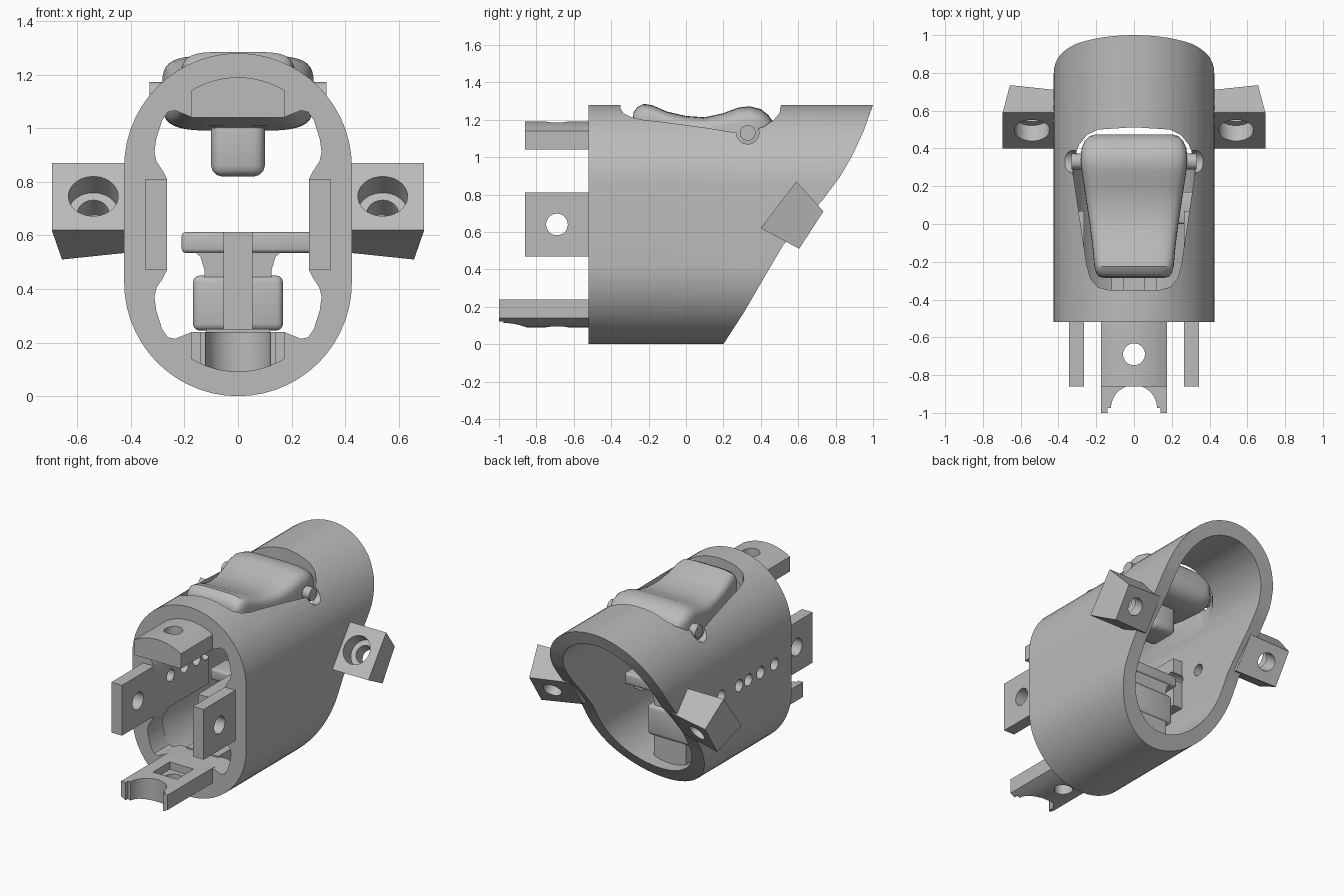
import bpy, bmesh, math
from mathutils import Vector

old = bpy.data.objects.get("Cube")
if old:
    bpy.data.objects.remove(old, do_unlink=True)

grey = bpy.data.materials.new("plain grey")
grey.use_nodes = True
grey.diffuse_color = (0.5, 0.5, 0.5, 1)
grey.node_tree.nodes["Principled BSDF"].inputs["Base Color"].default_value = (0.5, 0.5, 0.5, 1)

MID = 0.64        # centre height of the housing
FRONT = -0.52     # front rim of the housing


def finish(bm, name):
    bmesh.ops.recalc_face_normals(bm, faces=bm.faces)
    mesh = bpy.data.meshes.new(name)
    bm.to_mesh(mesh)
    bm.free()
    mesh.materials.append(grey)
    obj = bpy.data.objects.new(name, mesh)
    bpy.context.collection.objects.link(obj)
    return obj


def loft(name, rings):
    """Skin a list of closed rings and cap both ends."""
    bm = bmesh.new()
    rows = [[bm.verts.new(p) for p in ring] for ring in rings]
    n = len(rows[0])
    for a, b in zip(rows, rows[1:]):
        for i in range(n):
            j = (i + 1) % n
            bm.faces.new((a[i], a[j], b[j], b[i]))
    bm.faces.new(rows[0])
    bm.faces.new(rows[-1])
    return finish(bm, name)


def prism(name, pts, axis, lo, hi):
    place = {"x": lambda p, d: (d, p[0], p[1]),
             "y": lambda p, d: (p[0], d, p[1]),
             "z": lambda p, d: (p[0], p[1], d)}[axis]
    return loft(name, [[place(p, d) for p in pts] for d in (lo, hi)])


def box(name, x, y, z):
    return prism(name, [(x[0], y[0]), (x[1], y[0]), (x[1], y[1]), (x[0], y[1])], "z", *z)


def rod(name, centre, direction, radius, length, sides=32):
    """Cylinder starting at centre and running along direction."""
    d = Vector(direction).normalized()
    u = d.orthogonal().normalized()
    v = d.cross(u)
    turn = [2 * math.pi * i / sides for i in range(sides)]
    ring = [Vector(centre) + radius * (math.cos(t) * u + math.sin(t) * v) for t in turn]
    return loft(name, [ring, [p + d * length for p in ring]])


def bake(obj):
    deps = bpy.context.evaluated_depsgraph_get()
    mesh = bpy.data.meshes.new_from_object(obj.evaluated_get(deps))
    obj.modifiers.clear()
    obj.data = mesh


def cut(obj, *cutters):
    for c in cutters:
        m = obj.modifiers.new("cut", "BOOLEAN")
        m.operation, m.solver, m.object = "DIFFERENCE", "EXACT", c
    bake(obj)
    for c in cutters:
        bpy.data.objects.remove(c, do_unlink=True)


def bevel(obj, width):
    m = obj.modifiers.new("round", "BEVEL")
    m.width, m.segments, m.limit_method = width, 3, "ANGLE"
    bake(obj)


def stadium(r, steps=28):
    pts = []
    for k in range(2):
        for i in range(steps + 1):
            t = math.pi * (k + i / steps)
            pts.append((r * math.cos(t), MID + (0.215 if k == 0 else -0.215) + r * math.sin(t)))
    return pts


def mirrored(half):
    """Complete a half outline given from its start to its end on x = 0."""
    return half + [(-x, y) for x, y in reversed(half) if x > 0]


# Housing: oval tube with a narrower front mouth, slanted back and top opening
housing = prism("housing", stadium(0.425), "y", FRONT, 1.0)
bore = prism("bore", stadium(0.335), "y", -0.36, 1.2)

quarter = [(0.265, 0.17), (0.28, 0.2), (0.304, 0.235), (0.312, 0.27), (0.305, 0.32), (0.283, 0.39),
           (0.262, 0.42), (0.235, 0.426), (0.2, 0.412), (0.17, 0.4)]
right_half = [(x, MID - z) for x, z in reversed(quarter)] + [(x, MID + z) for x, z in quarter]
mouth = prism("mouth", mirrored(right_half), "y", -0.7, -0.34)

slant = [(0.2, 0), (0.31, 0.17), (0.42, 0.36), (0.52, 0.53), (0.62, 0.65), (0.73, 0.77),
         (0.82, 0.89), (0.89, 1.01), (0.95, 1.14), (1.0, 1.28)]
back_cut = prism("back_cut", [(0.14, -0.1)] + slant + [(1.04, 1.4), (1.5, 1.4), (1.5, -0.1)],
                 "x", -0.8, 0.8)

opening = mirrored([(0, -0.35), (0.13, -0.35), (0.19, -0.335), (0.23, -0.29), (0.25, -0.22),
                    (0.325, 0.28), (0.315, 0.36), (0.29, 0.42), (0.25, 0.47), (0.19, 0.5), (0, 0.512)])
top_cut = prism("top_cut", opening, "z", 0.95, 1.5)
pin_notch = rod("pin_notch", (-0.5, 0.33, 1.13), (1, 0, 0), 0.06, 1.0)

hole_spots = [-0.34, -0.19, -0.06, 0.04, 0.23]


def side_holes():
    return [rod("side_hole", (-0.6, y, 0.68), (1, 0, 0), 0.04, 0.4, 24) for y in hole_spots]


cut(housing, bore, mouth, back_cut, top_cut, pin_notch, *side_holes())

# Side pads inside the wall and the side tabs in front of them
for s, side in ((1, "left"), (-1, "right")):
    pad = box(side + "_pad", sorted((s * 0.265, s * 0.36)), (-0.4, 0.07), (0.47, 0.81))
    if s < 0:
        cut(pad, *side_holes())
    tab = box(side + "_tab", sorted((s * 0.265, s * 0.345)), (-0.86, -0.5), (0.47, 0.81))
    cut(tab, rod("hole", (s * 0.1, -0.69, MID), (s, 0, 0), 0.058, 0.5))

# Top and bottom tabs, curved on the outside like the bore
arc = [(0.175 * i / 6, math.sqrt(0.335 ** 2 - (0.175 * i / 6) ** 2) + 0.215) for i in range(-6, 7)]
inner = [(0.175, 0.4), (-0.175, 0.4)]
top_tab = prism("top_tab", [(x, MID + z) for x, z in arc + inner], "y", -0.86, -0.5)
cut(top_tab, rod("hole", (0, -0.69, 0.9), (0, 0, 1), 0.058, 0.5))

bottom_tab = prism("bottom_tab", [(x, MID - z) for x, z in arc + inner], "y", -1.0, -0.5)
cut(bottom_tab,
    rod("hole", (0, -0.69, 0), (0, 0, 1), 0.058, 0.5),
    box("pocket", (-0.09, 0.09), (-0.78, -0.6), (0.19, 0.4)),
    rod("scoop", (0, -0.975, 0), (0, 0, 1), 0.122, 0.5),
    box("scoop_step", (-0.14, 0.14), (-1.1, -0.975), (0, 0.5)))

# Mounting lugs, tilted with a counterbored screw hole
for s, side in ((1, "left"), (-1, "right")):
    near = [(0.37, 0.4, 0.62), (0.695, 0.4, 0.62), (0.695, 0.59, 0.87), (0.37, 0.59, 0.87)]
    far = [(0.37, 0.56, 0.54), (0.657, 0.605, 0.51), (0.657, 0.735, 0.71), (0.37, 0.705, 0.74)]
    lug = loft(side + "_lug", [[(s * x, y, z) for x, y, z in ring] for ring in (near, far)])
    aim = Vector((0, 0.8, -0.6))
    face = Vector((s * 0.54, 0.497, 0.745))
    cut(lug, rod("screw_hole", face - aim * 0.1, aim, 0.058, 0.6),
        rod("counterbore", face - aim * 0.1, aim, 0.093, 0.2))

# Rocker button: rounded sections along its length (y, half width, bottom, top)
sections = [(-0.285, 0.16, 1.12, 1.2), (-0.28, 0.185, 1.09, 1.24), (-0.26, 0.2, 1.07, 1.268),
            (-0.225, 0.21, 1.06, 1.285), (-0.18, 0.214, 1.05, 1.277), (-0.1, 0.222, 1.03, 1.243),
            (0, 0.235, 1.01, 1.22), (0.1, 0.25, 1, 1.213), (0.2, 0.265, 0.99, 1.235),
            (0.28, 0.277, 0.99, 1.265), (0.34, 0.283, 0.99, 1.272), (0.4, 0.278, 1, 1.257),
            (0.44, 0.26, 1.02, 1.225), (0.465, 0.235, 1.05, 1.19), (0.475, 0.2, 1.09, 1.15)]


def soft(v):
    return math.copysign(abs(v) ** 0.45, v)


turns = [2 * math.pi * i / 40 for i in range(40)]
loft("rocker_button", [[(w * soft(math.cos(t)), y, (lo + hi) / 2 + (hi - lo) / 2 * soft(math.sin(t)))
                        for t in turns] for y, w, lo, hi in sections])
rod("pivot_pin", (-0.33, 0.33, 1.13), (1, 0, 0), 0.042, 0.66)
bevel(box("button_post", (-0.1, 0.1), (0.08, 0.3), (0.82, 1.06)), 0.04)

# Inner latch: pedestal, block, flared neck, cross arm and centre bar
box("latch_pedestal", (-0.12, 0.12), (-0.38, 0.17), (0.05, 0.25))
bevel(box("latch_block", (-0.168, 0.168), (0, 0.18), (0.245, 0.45)), 0.025)
neck = mirrored([(0, 0.4), (0.125, 0.4), (0.125, 0.47), (0.14, 0.52), (0.18, 0.555), (0, 0.58)])
prism("latch_neck", neck, "y", 0.01, 0.16)
bevel(box("latch_arm", (-0.21, 0.36), (0, 0.17), (0.535, 0.612)), 0.015)
box("centre_bar", (-0.055, 0.055), (-0.35, 0.02), (0.24, 0.612))

# Smooth the curved walls, keep edges crisp
bpy.ops.object.select_all(action="DESELECT")
for obj in bpy.context.scene.objects:
    if obj.type == "MESH" and grey.name in obj.data.materials:
        obj.select_set(True)
        bpy.context.view_layer.objects.active = obj
bpy.ops.object.shade_smooth_by_angle(angle=math.radians(32))
